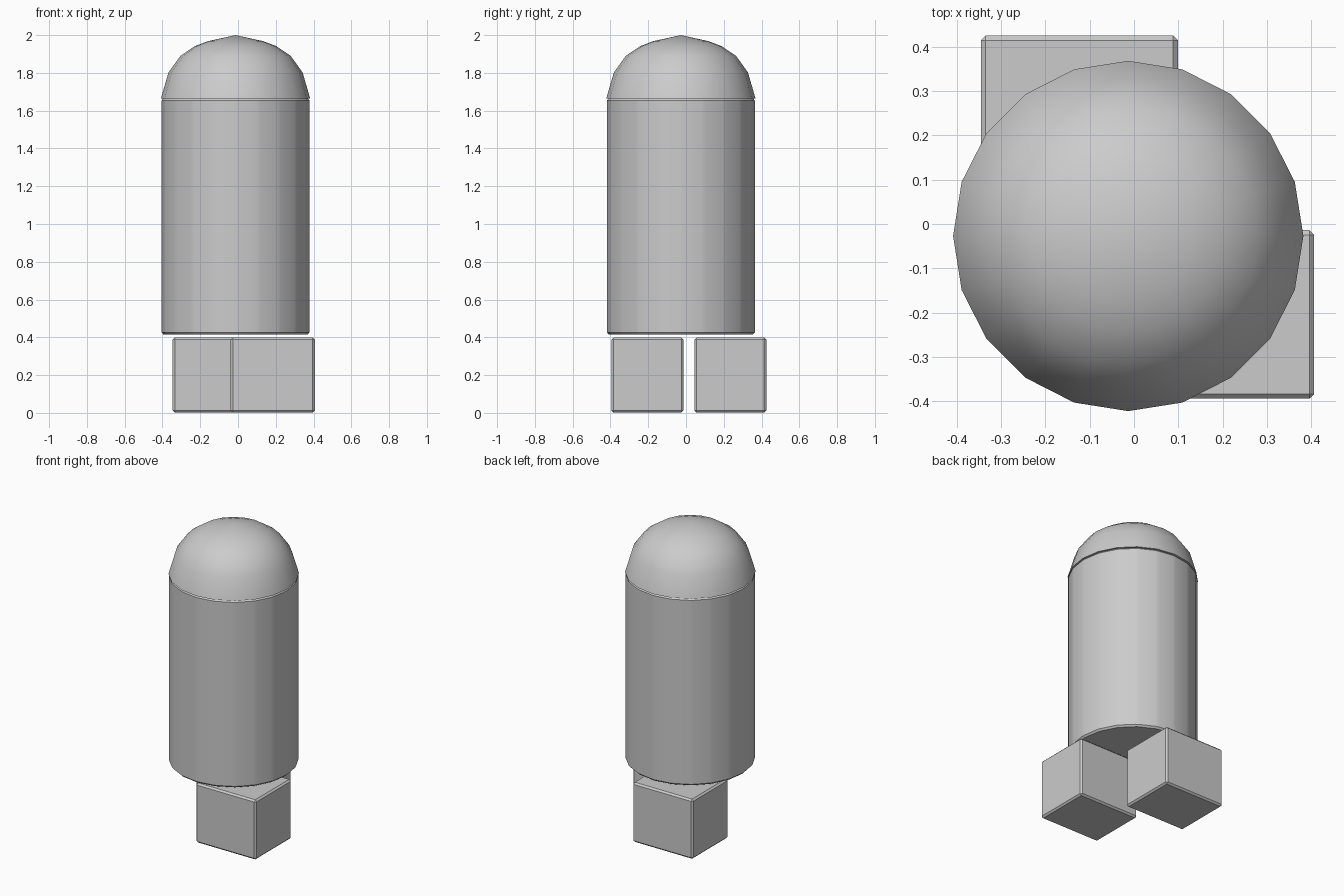
import bpy, math

cube = bpy.data.objects.get("Cube")
if cube:
    bpy.data.objects.remove(cube, do_unlink=True)

grey = bpy.data.materials.new("plain grey")
grey.use_nodes = True
colour = (0.6, 0.6, 0.6, 1)
grey.diffuse_color = colour
grey.node_tree.nodes["Principled BSDF"].inputs["Base Color"].default_value = colour

SIDES = 20
CENTRE = (-0.013, -0.027)
RADIUS = 0.395


def finish(obj, name, angle, bevel=0):
    obj.name = name
    obj.data.materials.append(grey)
    if bevel:
        mod = obj.modifiers.new("edge bevel", 'BEVEL')
        mod.width = bevel
        mod.segments = 1
        mod.limit_method = 'NONE'
    bpy.ops.object.modifier_apply(modifier="edge bevel") if bevel else None
    bpy.ops.object.shade_smooth_by_angle(angle=math.radians(angle))


def foot(name, x, y):
    bpy.ops.mesh.primitive_cube_add(size=1, location=(x, y, 0.2))
    obj = bpy.context.object
    obj.scale = (0.445, 0.38, 0.398)
    bpy.ops.object.transform_apply(location=False, rotation=False, scale=True)
    finish(obj, name, 30, 0.011)


# Two offset block feet
foot("front_foot", 0.184, -0.204)
foot("back_foot", -0.123, 0.235)

# Body cylinder
bpy.ops.mesh.primitive_cylinder_add(vertices=SIDES, radius=RADIUS - 0.002, depth=1.25,
                                    location=(*CENTRE, 1.04))
finish(bpy.context.object, "body", 30, 0.011)

# Domed head: profile revolved around the body axis
profile = [(RADIUS, 0), (0.355, 0.137), (0.292, 0.225), (0.215, 0.277), (0.146, 0.303)]
verts = [(r * math.cos(a), r * math.sin(a), z) for r, z in profile
         for a in (math.tau * i / SIDES for i in range(SIDES))]
tip = len(verts)
verts.append((0, 0, 0.335))
faces = [tuple(reversed(range(SIDES)))]
for i in range(SIDES):
    j = (i + 1) % SIDES
    for k in range(len(profile) - 1):
        a, b = k * SIDES, (k + 1) * SIDES
        faces.append((a + i, a + j, b + j, b + i))
    top = (len(profile) - 1) * SIDES
    faces.append((top + i, top + j, tip))
mesh = bpy.data.meshes.new("head")
mesh.from_pydata(verts, [], faces)
head = bpy.data.objects.new("head", mesh)
head.location = (*CENTRE, 1.665)
bpy.context.collection.objects.link(head)
bpy.ops.object.select_all(action='DESELECT')
head.select_set(True)
bpy.context.view_layer.objects.active = head
finish(head, "head", 40)
